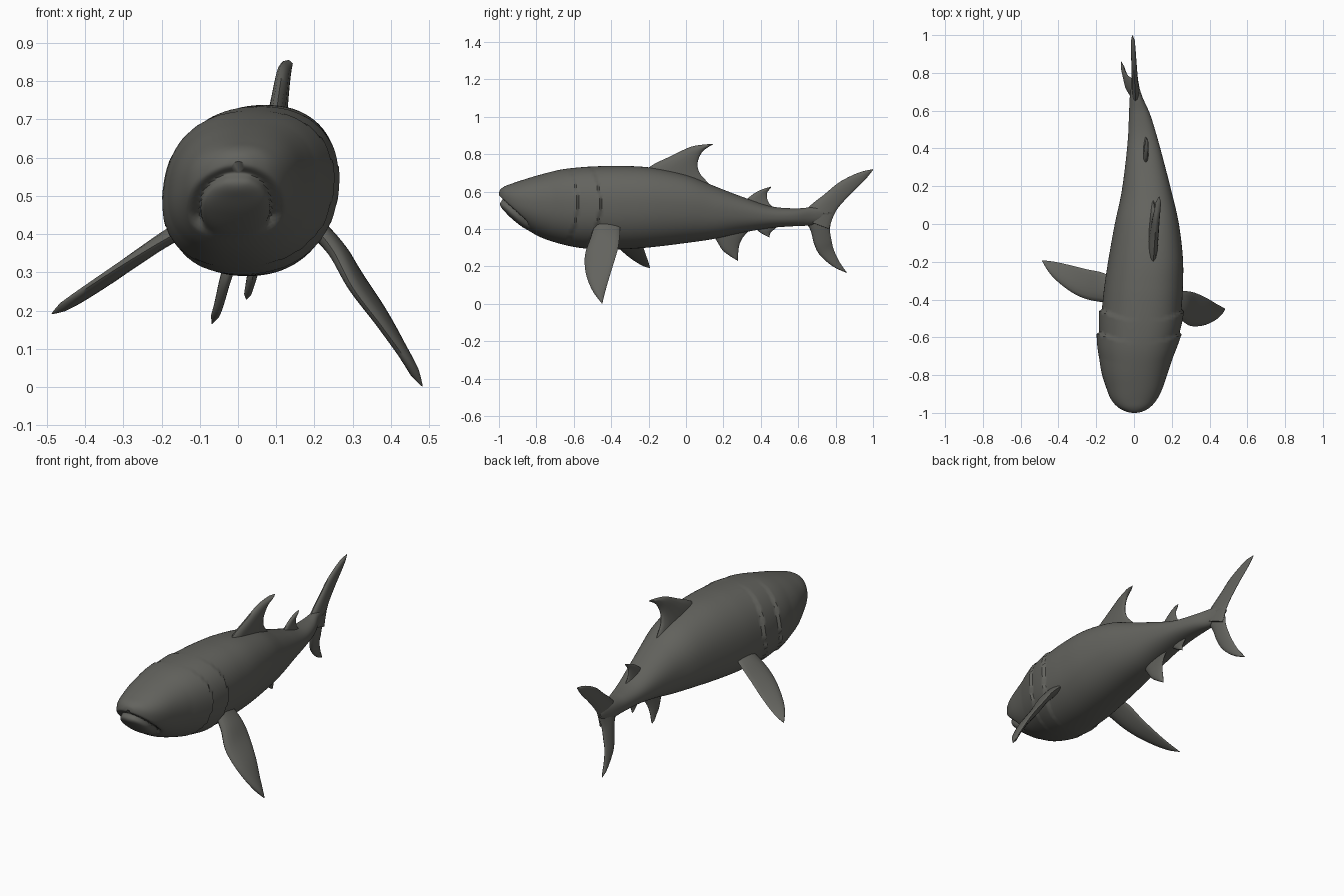
import bpy, bmesh, math
from mathutils import Vector

if "Cube" in bpy.data.objects:
    bpy.data.objects.remove(bpy.data.objects["Cube"])

grey = bpy.data.materials.new("slate grey")
grey.diffuse_color = (0.125, 0.125, 0.112, 1)
grey.use_nodes = True
grey.node_tree.nodes["Principled BSDF"].inputs["Base Color"].default_value = grey.diffuse_color


def smooth_rows(rows, steps):
    """Catmull-Rom resampling of rows of numbers."""
    out = []
    n = len(rows)
    for i in range(n - 1):
        a, b, c, d = (rows[min(max(k, 0), n - 1)] for k in (i - 1, i, i + 1, i + 2))
        for s in range(steps):
            t = s / steps
            out.append([0.5 * (2 * q + (r - p) * t + (2 * p - 5 * q + 4 * r - w) * t * t
                        + (3 * q - p - 3 * r + w) * t ** 3) for p, q, r, w in zip(a, b, c, d)])
    out.append(list(rows[-1]))
    return out


def loft(name, rings, angle=50):
    """Skin a list of closed rings, cap both ends."""
    bm = bmesh.new()
    vs = [[bm.verts.new(p) for p in ring] for ring in rings]
    n = len(rings[0])
    for a, b in zip(vs, vs[1:]):
        for j in range(n):
            bm.faces.new((a[j], a[(j + 1) % n], b[(j + 1) % n], b[j]))
    bm.faces.new(vs[0])
    bm.faces.new(vs[-1])
    bmesh.ops.remove_doubles(bm, verts=bm.verts, dist=0.0004)
    bmesh.ops.recalc_face_normals(bm, faces=bm.faces)
    me = bpy.data.meshes.new(name)
    bm.to_mesh(me)
    bm.free()
    me.materials.append(grey)
    ob = bpy.data.objects.new(name, me)
    bpy.context.collection.objects.link(ob)
    bpy.ops.object.select_all(action='DESELECT')
    ob.select_set(True)
    bpy.context.view_layer.objects.active = ob
    bpy.ops.object.shade_smooth_by_angle(angle=math.radians(angle))


# Body stations: y, left x, right x, bottom z, top z
stations = [
    (-1.0, -.015, .015, .56, .59), (-.993, -.045, .045, .525, .61),
    (-.97, -.085, .085, .495, .628), (-.93, -.12, .12, .455, .643),
    (-.87, -.145, .15, .41, .663), (-.78, -.172, .18, .357, .69),
    (-.67, -.185, .215, .32, .717), (-.56, -.18, .24, .298, .73),
    (-.45, -.168, .25, .291, .736), (-.33, -.155, .257, .292, .737),
    (-.18, -.132, .257, .303, .727), (0, -.1, .236, .325, .69),
    (.15, -.068, .203, .347, .63), (.3, -.047, .165, .38, .572),
    (.45, -.032, .125, .405, .522), (.58, -.026, .085, .415, .51),
    (.67, -.022, .045, .42, .515), (.74, -.012, .022, .44, .51), (.78, -.004, .01, .46, .49)]
SEG = 80
rings = []
for y, xl, xr, zb, zt in smooth_rows(stations, 9):
    cx, cz, w, h = (xl + xr) / 2, (zb + zt) / 2, (xr - xl) / 2, (zt - zb) / 2
    ring = []
    for j in range(SEG):
        t = 2 * math.pi * j / SEG
        c, s = math.cos(t), math.sin(t)
        e = 2 / 2.25
        ux = math.copysign(abs(c) ** e, c)
        uz = math.copysign(abs(s) ** e, s)
        x, z = w * ux, h * uz
        k, dy = 1.0, 0.0
        # Overlapping gill covers along the sides
        for edge in (-.58, -.46):
            d = edge - 1.3 * (z - .02) ** 2 - y
            if 0 < d < .13:
                k += .07 * abs(c) ** 1.5 * (1 - d / .13)
        # Slanted mouth groove with raised lower lip
        m = (cz + z) - (.55 - .92 * (y + .99))
        if y < -.84:
            fade = min(1, (-.84 - y) / .03)
            k -= .13 * fade * math.exp(-(m / .011) ** 2)
            k += .04 * fade * math.exp(-((m + .03) / .012) ** 2)
            dy = .02 * fade * math.exp(-(m / .013) ** 2)
        ring.append((cx + x * k + .1 * z, y + dy, cz + z * (1 + (k - 1) * .6)))
    rings.append(ring)
loft("body", rings, 40)


def fin(name, lead, trail, thick):
    """Lens-section blade between a leading and a trailing edge, root to tip."""
    rows = smooth_rows([a + b for a, b in zip(lead, trail)], 7)
    span = Vector(lead[-1]) - (Vector(lead[0]) + Vector(trail[0])) / 2
    flat = span.cross(Vector(trail[1]) - Vector(lead[1])).normalized()
    out = []
    for i, r in enumerate(rows):
        a, b = Vector(r[:3]), Vector(r[3:])
        f = i / (len(rows) - 1)
        th = thick * (1 - .55 * f) * min(1, (1 - f) * 8 + .08)
        ring = []
        for j in range(16):
            t = 2 * math.pi * j / 16
            u = (1 - math.cos(t)) / 2
            ring.append(a.lerp(b, u) + flat * (math.sin(t) * th / 2 * (1.2 - .6 * u)))
        out.append(ring)
    loft(name, out)


def upright(name, lead, trail, thick, x0, x1):
    """Fin drawn in the side plane; x leans from root to tip."""
    n = len(lead) - 1
    fin(name, *[[(x0 + (x1 - x0) * i / n, y, z) for i, (y, z) in enumerate(e)]
                for e in (lead, trail)], thick)


# Fins on the back
upright("dorsal_fin",
        [(-.27, .66), (-.19, .735), (-.08, .79), (.02, .837), (.085, .85), (.145, .855)],
        [(.19, .57), (.12, .645), (.073, .70), (.062, .755), (.09, .815), (.145, .853)],
        .06, .095, .133)
upright("rear_dorsal_fin",
        [(.27, .51), (.325, .56), (.385, .602), (.455, .627)],
        [(.52, .48), (.45, .53), (.432, .585), (.455, .622)], .035, .06, .068)

# Fins below the tail stem
upright("anal_fin",
        [(.13, .39), (.165, .335), (.195, .287), (.235, .255), (.277, .23)],
        [(.36, .41), (.31, .362), (.287, .32), (.28, .28), (.277, .229)], .04, .055, .022)
upright("rear_anal_fin",
        [(.34, .43), (.385, .39), (.415, .37), (.445, .355)],
        [(.52, .44), (.475, .4), (.452, .38), (.445, .354)], .03, .042, .03)

# Tail lobes
upright("upper_tail_lobe",
        [(.60, .46), (.67, .53), (.74, .585), (.82, .65), (.92, .70), (1.0, .72)],
        [(.765, .40), (.785, .46), (.815, .515), (.89, .597), (.955, .66), (1.0, .715)],
        .045, .012, -.008)
upright("lower_tail_lobe",
        [(.60, .48), (.66, .405), (.685, .32), (.716, .26), (.785, .20), (.86, .165)],
        [(.785, .49), (.77, .40), (.778, .34), (.79, .29), (.82, .225), (.86, .167)],
        .045, .012, -.068)

# Side fins, swung to different angles
fin("right_pectoral_fin",
    [(.20, -.49, .42), (.25, -.51, .355), (.30, -.54, .26), (.375, -.535, .16),
     (.44, -.50, .07), (.482, -.45, .002)],
    [(.20, -.35, .43), (.275, -.355, .36), (.325, -.365, .29), (.39, -.395, .19),
     (.44, -.425, .09), (.482, -.447, .003)], .055)
fin("left_pectoral_fin",
    [(-.12, -.42, .42), (-.18, -.412, .392), (-.26, -.395, .345), (-.34, -.355, .295),
     (-.43, -.28, .235), (-.487, -.195, .192)],
    [(-.12, -.28, .43), (-.175, -.255, .40), (-.25, -.24, .34), (-.33, -.22, .278),
     (-.42, -.20, .22), (-.487, -.192, .191)], .05)
